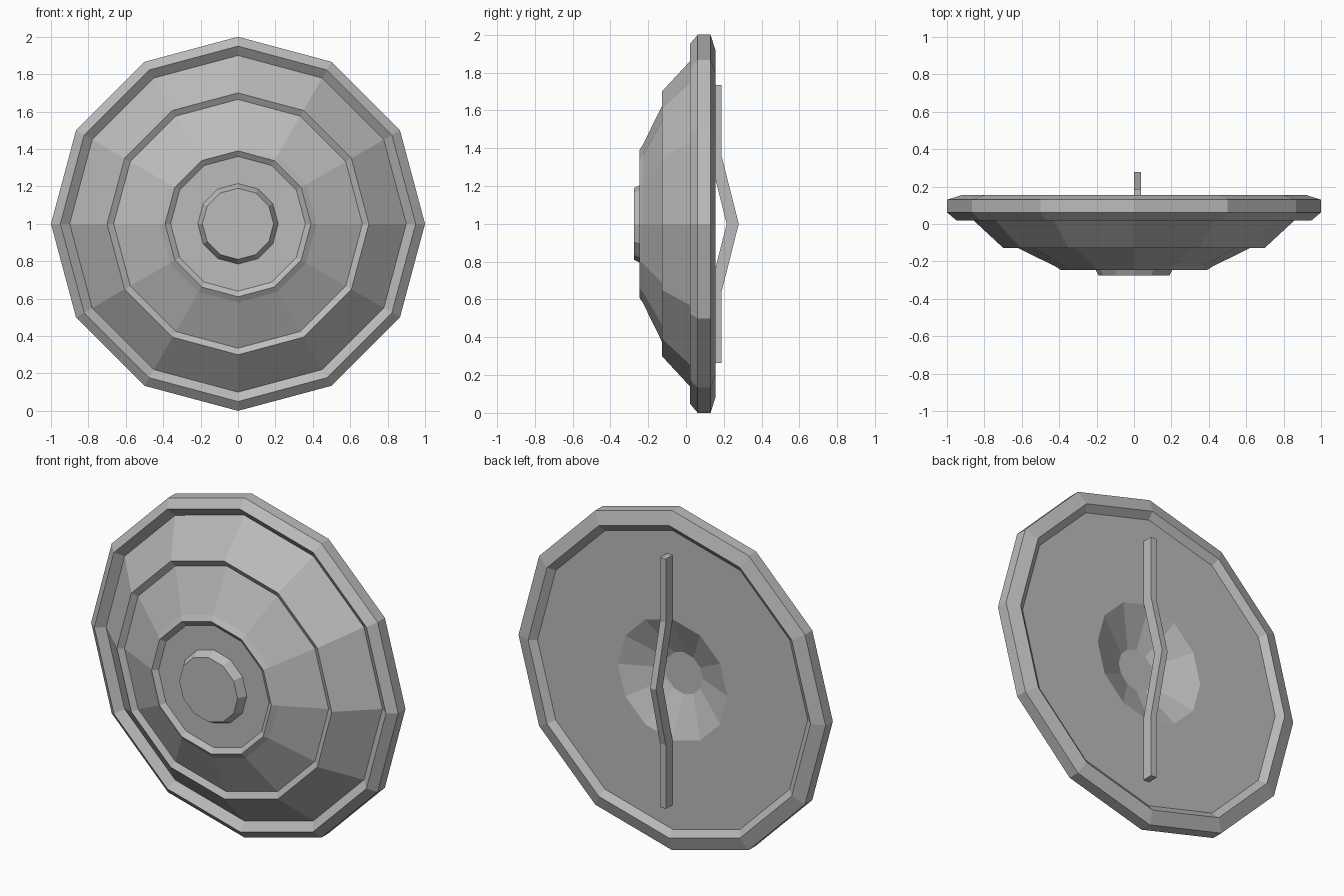
import bpy, bmesh, math

cube = bpy.data.objects.get("Cube")
if cube:
    bpy.data.objects.remove(cube, do_unlink=True)

SIDES = 12

grey = bpy.data.materials.new("plain_grey")
grey.use_nodes = True
colour = (0.5, 0.5, 0.5, 1)
grey.diffuse_color = colour
grey.node_tree.nodes["Principled BSDF"].inputs["Base Color"].default_value = colour


def finish(name, bm):
    bmesh.ops.recalc_face_normals(bm, faces=bm.faces)
    mesh = bpy.data.meshes.new(name)
    bm.to_mesh(mesh)
    bm.free()
    mesh.materials.append(grey)
    obj = bpy.data.objects.new(name, mesh)
    bpy.context.collection.objects.link(obj)
    return obj


def lathe(name, profile):
    """Turn (radius, y) points around the front-back axis and cap both ends."""
    bm = bmesh.new()
    rings = []
    for r, y in profile:
        angles = [2 * math.pi * i / SIDES for i in range(SIDES)]
        rings.append([bm.verts.new((r * math.cos(a), y, 1 + r * math.sin(a)))
                      for a in angles])
    for a, b in zip(rings, rings[1:]):
        for i in range(SIDES):
            j = (i + 1) % SIDES
            bm.faces.new((a[i], a[j], b[j], b[i]))
    bm.faces.new(rings[0])
    bm.faces.new(rings[-1])
    return finish(name, bm)


# Shield: boss, stepped dome, rim, then the recessed back with its hand hollow
boss = [(0.19, -0.275), (0.215, -0.225)]
dome = [(0.36, -0.225), (0.39, -0.247), (0.42, -0.227),
        (0.665, -0.107), (0.70, -0.127), (0.90, 0.058)]
rim = [(0.95, 0.02), (1.0, 0.062), (1.0, 0.13), (0.92, 0.155)]
back = [(0.88, 0.124), (0.357, 0.124), (0.123, 0.02)]
lathe("shield_body", boss + dome + rim + back)

# Grip: a bent square bar across the hollow
path = [(0.124, -0.735), (0.124, -0.36), (0.215, 0), (0.124, 0.36), (0.124, 0.735)]
depth, width = 0.064, 0.038
bm = bmesh.new()
sections = []
for y, z in path:
    corners = [(0, y), (width, y), (width, y + depth), (0, y + depth)]
    sections.append([bm.verts.new((x, yy, 1 + z)) for x, yy in corners])
for a, b in zip(sections, sections[1:]):
    for i in range(4):
        j = (i + 1) % 4
        bm.faces.new((a[i], a[j], b[j], b[i]))
bm.faces.new(sections[0])
bm.faces.new(sections[-1])
finish("grip", bm)
